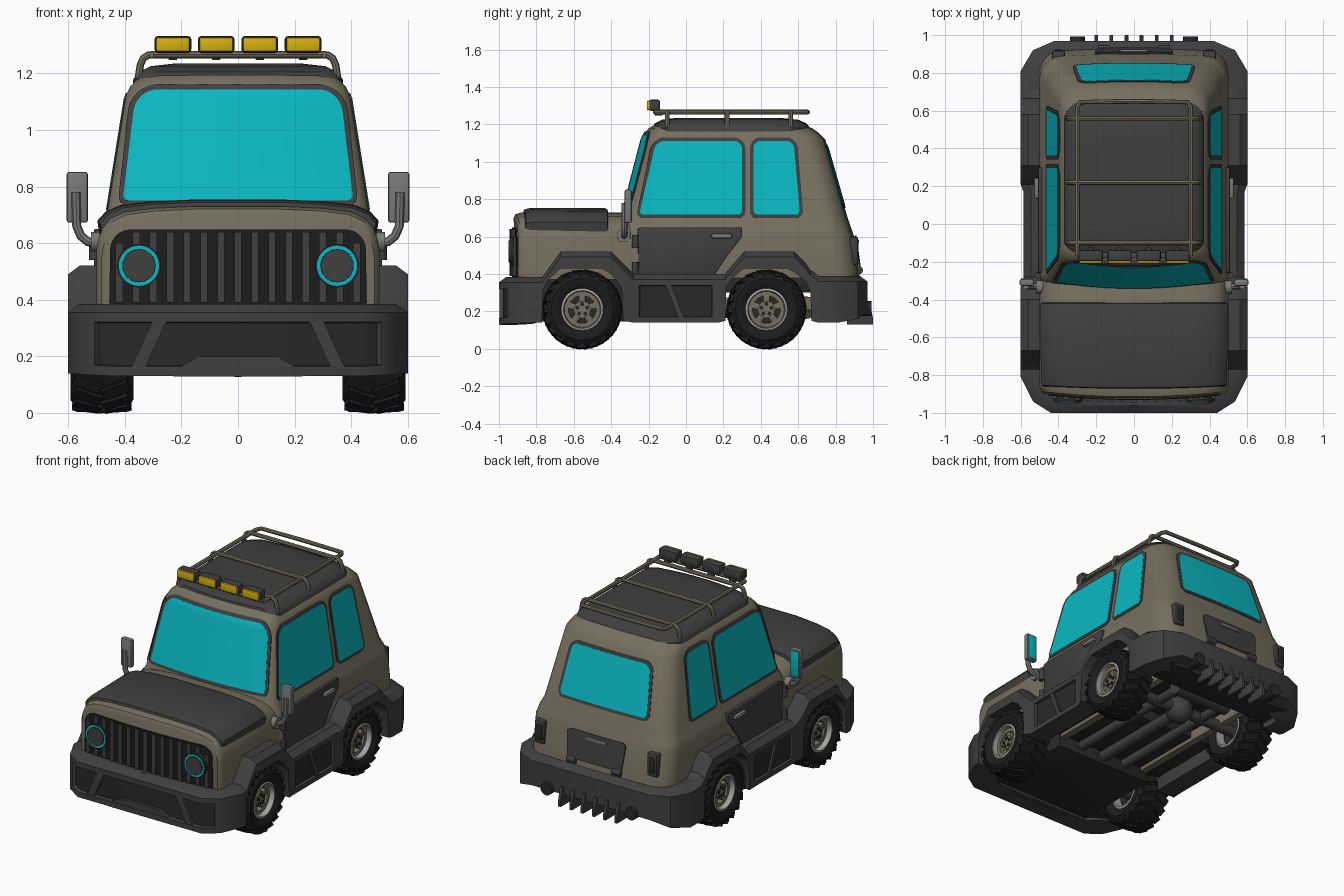
import bpy, bmesh, math
from mathutils import Matrix, Vector

if "Cube" in bpy.data.objects:
    bpy.data.objects.remove(bpy.data.objects["Cube"])

def mat(name, r, g, b):
    m = bpy.data.materials.new(name)
    m.diffuse_color = (r, g, b, 1)
    m.use_nodes = True
    m.node_tree.nodes["Principled BSDF"].inputs["Base Color"].default_value = m.diffuse_color
    return m

TAN = mat("khaki paint", .18, .16, .113)
DARK = mat("dark grey trim", .05, .05, .05)
SHADE = mat("deep grey recess", .022, .022, .022)
BLACK = mat("tyre black", .012, .012, .012)
GLASS = mat("cyan glass", .003, .48, .54)
AMBER = mat("amber lamp", .68, .44, .005)
GREY = mat("mid grey", .19, .19, .19)
STEEL = mat("rim steel", .36, .36, .36)

def obj(name, bm, *mats, bevel=0):
    bmesh.ops.recalc_face_normals(bm, faces=bm.faces)
    me = bpy.data.meshes.new(name)
    bm.to_mesh(me)
    bm.free()
    for m in mats:
        me.materials.append(m)
    o = bpy.data.objects.new(name, me)
    bpy.context.collection.objects.link(o)
    if bevel:
        b = o.modifiers.new("bevel", 'BEVEL')
        b.width, b.segments = bevel, 2
    return o

def skin(rings, cyc=True, loop=False, cap=True):
    bm = bmesh.new()
    vs = [[bm.verts.new(p) for p in r] for r in rings]
    n, k = len(vs), len(vs[0])
    for i in range(n if loop else n - 1):
        for j in range(k if cyc else k - 1):
            a, b, j2 = vs[i], vs[(i + 1) % n], (j + 1) % k
            bm.faces.new((a[j], a[j2], b[j2], b[j]))
    if cap and cyc and not loop:
        bm.faces.new(vs[0])
        bm.faces.new(vs[-1])
    bmesh.ops.recalc_face_normals(bm, faces=bm.faces)
    return bm

def prism(name, pts, axis, a, b, m, bevel=0):
    put = lambda p, t: (t, *p) if axis == 'x' else (p[0], t, p[1])
    return obj(name, skin([[put(p, t) for p in pts] for t in (a, b)]), m, bevel=bevel)

def boxes(name, mats, m, bevel=0):
    bm = bmesh.new()
    for x in mats:
        bmesh.ops.create_cube(bm, size=1, matrix=x)
    return obj(name, bm, m, bevel=bevel)

def box(name, c, s, m, bevel=.006):
    return boxes(name, [Matrix.Translation(c) @ Matrix.Diagonal((*s, 1))], m, bevel)

def cyl(name, p, q, r, m, n=24, r2=None):
    p, q = Vector(p), Vector(q)
    bm = bmesh.new()
    M = Matrix.Translation((p + q) / 2) @ (q - p).to_track_quat('Z', 'Y').to_matrix().to_4x4()
    bmesh.ops.create_cone(bm, cap_ends=True, segments=n, radius1=r, radius2=r2 or r, depth=(q - p).length, matrix=M)
    return obj(name, bm, m)

def tube(name, pts, r, m):
    cu = bpy.data.curves.new(name, 'CURVE')
    cu.dimensions, cu.bevel_depth, cu.bevel_resolution, cu.use_fill_caps = '3D', r, 2, True
    sp = cu.splines.new('POLY')
    sp.points.add(len(pts) - 1)
    for s, p in zip(sp.points, pts):
        s.co = (*p, 1)
    cu.materials.append(m)
    bpy.context.collection.objects.link(bpy.data.objects.new(name, cu))

def revolve(name, prof, c, m, n=36):
    rings = [[(c[0] + x, c[1] + r * math.sin(a), c[2] + r * math.cos(a)) for x, r in prof]
             for a in (2 * math.pi * i / n for i in range(n))]
    return obj(name, skin(rings, loop=True), m)

# cabin: rounded plan sections stacked in z
BF, BR = .04, .02
def section(z, hw, yf, yb, rf=.06, rb=.11):
    pts = []
    for i, (sx, sy) in enumerate(((1, 1), (-1, 1), (-1, -1), (1, -1))):
        r = rb if sy > 0 else rf
        cx, cy = sx * (hw - r), (yb - r if sy > 0 else yf + r)
        for k in range(7):
            a = math.pi / 2 * (i + k / 6)
            pts.append((cx + r * math.cos(a), cy + r * math.sin(a)))
        if i in (0, 2):
            pts += [(sx * (hw - r) * t, yb if sy > 0 else yf) for t in (.6, .2, -.2, -.6)]
    mid, half = (yf + yb) / 2, (yb - yf) / 2
    return [(x, y - (BR if y > mid else BF) * (x / hw) ** 2 * (y - mid) / half, z) for x, y in pts]

CAB = [(.38, .50, -.36, .93), (.60, .50, -.36, .90), (.65, .487, -.36, .882), (.70, .464, -.347, .865),
       (1.12, .397, -.238, .745), (1.155, .38, -.222, .71), (1.18, .355, -.2, .675), (1.2, .31, -.165, .62)]
obj("cabin_body", skin([section(*l) for l in CAB]), TAN)
obj("roof_panel", skin([section(*l) for l in ((1.13, .375, -.17, .67), (1.18, .37, -.18, .665), (1.205, .35, -.17, .645),
    (1.225, .31, -.13, .6), (1.235, .22, -.05, .5))]), DARK)

def at(z):
    for a, b in zip(CAB, CAB[1:]):
        if z <= b[0]:
            t = (z - a[0]) / (b[0] - a[0])
            return [p + (q - p) * t for p, q in zip(a, b)][1:]

def front(u, z, o): h, f, b = at(z); return (u, f + BF * (u / h) ** 2 - o, z)
def rear(u, z, o): h, f, b = at(z); return (u, b - BR * (u / h) ** 2 + o, z)
def side(s): return lambda u, z, o: (s * (at(z)[0] + o), u, z)
def nose(u, z, o): return (u, -.925 + .12 * u * u - o, z)

# rounded plate that follows a surface function; rb and rt are the bottom and top corner radii
def patch(name, fn, z0, z1, a0, a1, b0, b1, rb, rt, m, off, g=0, thick=.005):
    z0, z1, a0, a1, b0, b1 = z0 - g, z1 + g, a0 - g, a1 - g, b0 + g, b1 + g
    rows = []
    for k in range(25):
        t = (1 - math.cos(math.pi * k / 24)) / 2
        z = z0 + (z1 - z0) * t
        d, r = (z - z0, rb + g) if t < .5 else (z1 - z, rt + g)
        ins = r - math.sqrt(max(0, r * r - (r - d) ** 2)) if d < r else 0
        l, rt_ = a0 + (a1 - a0) * t + ins, b0 + (b1 - b0) * t - ins
        rows.append([fn(l + (rt_ - l) * i / 14, z, off) for i in range(15)])
    o = obj(name, skin(rows, cyc=False), m)
    s = o.modifiers.new("thickness", 'SOLIDIFY')
    s.thickness, s.offset = thick, 0

def window(name, *a):
    patch(name + "_frame", *a, DARK, .001, .018)
    patch(name + "_glass", *a, GLASS, .003)

window("windshield", front, .75, 1.142, -.407, -.36, .407, .36, .02, .075)
window("rear_window", rear, .77, 1.075, -.31, -.275, .31, .275, .025, .04)
for s in (-1, 1):
    window("front_side_window", side(s), .718, 1.112, -.25, -.16, .30, .30, .02, .045)
    window("rear_side_window", side(s), .718, 1.112, .36, .36, .61, .575, .02, .04)

# nose and hood panel: arch sections swept along y
ARCH = [(.50, .37), (.50, .58), (.492, .62), (.478, .655), (.45, .687), (.40, .71), (.3, .723), (.15, .73)]
def arch(y, w, dz, bow, pts=ARCH):
    half = [(x * w, z + dz) for x, z in pts]
    return [(x, y + bow * x * x, z) for x, z in half + [(-x, z) for x, z in half[::-1]]]
obj("nose_body", skin([arch(-.925, .965, -.03, .12), arch(-.915, .985, -.01, .12), arch(-.88, 1, 0, .08),
    arch(-.34, 1, 0, 0), arch(-.25, .985, -.03, 0)]), TAN)
obj("hood_panel", skin([arch(y, w, d, .06 if y < -.8 else 0, [(.47, .6)] + ARCH[3:]) for y, w, d in
    ((-.875, 1, -.01), (-.868, 1.02, .014), (-.84, 1.03, .022), (-.44, 1.04, .024), (-.42, 1.035, .016), (-.415, 1, -.01))]), DARK)

# grille and headlights
patch("grille_recess", nose, .385, .648, -.455, -.45, .455, .45, .005, .07, BLACK, .004)
boxes("grille_slats", [Matrix.Translation(nose(x, .515 if abs(x) < .4 else .495, .008)) @ Matrix.Diagonal((.026, .022, .25 if abs(x) < .4 else .21, 1))
      for x in (-.42 + .06 * i for i in range(15))], DARK)
for s in (-1, 1):
    x = .35 * s
    cyl("headlight_housing", (x, -.88, .52), (x, -.941, .52), .077, SHADE, 32)
    cyl("headlight_ring", (x, -.9, .52), (x, -.943, .52), .071, GLASS, 32)
    cyl("headlight_lens", (x, -.9, .52), (x, -.95, .52), .061, DARK, 32, .058)

# bumper, fender flares and skirts as one swept ring: x, y, top, bottom
ST = [(0, -1, .385, .13), (.44, -1, .385, .13), (.535, -.94, .385, .135), (.6, -.81, .385, .14), (.6, -.77, .385, .14),
      (.6, -.765, .39, .31), (.6, -.735, .43, .37), (.6, -.67, .52, .43), (.6, -.45, .52, .43), (.6, -.40, .52, .40),
      (.6, -.345, .465, .33), (.6, -.335, .455, .15), (.585, -.28, .40, .14), (.585, .17, .40, .14), (.6, .21, .40, .15),
      (.6, .215, .41, .33), (.6, .25, .45, .38), (.6, .31, .52, .43), (.6, .54, .52, .43), (.6, .58, .52, .41),
      (.6, .64, .46, .36), (.6, .665, .42, .31), (.6, .67, .42, .15), (.6, .71, .39, .14), (.6, .81, .39, .14),
      (.535, .92, .39, .16), (.42, .97, .39, .2), (0, .97, .39, .2)]
def inward(x, y, d):
    if abs(y) < .79:
        return x - d, y
    return x * (1 - d / .6), math.copysign(abs(y) - min(d, abs(y) - .8), y)
half = []
for x, y, zt, zb in ST:
    (ax, ay), (bx, by) = inward(x, y, .04), inward(x, y, .13)
    half.append([(x, y, zb), (x, y, zt - .03), (ax, ay, zt), (bx, by, zt), (bx, by, zb)])
bm = skin(half + [[(-x, y, z) for x, y, z in r] for r in half[-2:0:-1]], loop=True)
bm.normal_update()
outer = [f for f in bm.faces if abs(f.normal.z) < .2]
panel = [f for f in outer if f.calc_center_median().y < -.9 and f.normal.y < -.4]
sill = [f for f in outer if abs(f.calc_center_median().y + .055) < .02 and f.normal.x * f.calc_center_median().x > 0]
for fs, t, d in ((panel, .034, -.022), (sill, .03, -.015)):
    bmesh.ops.inset_region(bm, faces=fs, thickness=t, depth=0, use_even_offset=True, use_boundary=True)
    bmesh.ops.inset_region(bm, faces=fs, thickness=.004, depth=d, use_even_offset=True, use_boundary=True)
    for f in fs:
        f.material_index = 1
obj("bumper_and_fenders", bm, DARK, SHADE)
prism("bumper_tray", [(-.23, .128), (-.2, .165), (-.14, .2), (.14, .2), (.2, .165), (.23, .128)], 'y', -.998, -.9, DARK)

for s in (-1, 1):
    prism("bumper_strut", [(s * .25, .33), (s * .30, .33), (s * .38, .155), (s * .33, .155)], 'y', -.998, -.95, DARK)
    prism("skirt_strut", [(-.11, .345), (-.08, .345), (-.01, .165), (-.04, .165)], 'x', s * .55, s * .583, DARK)
    # doors
    prism("door_panel", [(-.25, .36), (-.26, .64), (-.24, .65), (.30, .65), (.30, .60), (.2, .47), (.13, .36)], 'x', s * .47, s * .508, DARK, .004)
    box("door_handle", (s * .515, .19, .603), (.03, .11, .026), GREY, .01)
    for z in (.43, .575):
        cyl("door_hinge", (s * .508, -.272, z - .035), (s * .508, -.272, z + .035), .018, DARK, 12)
    # mirrors
    cyl("mirror_base", (s * .48, -.335, .605), (s * .52, -.335, .605), .035, GREY)
    tube("mirror_arm", [(s * x, -.33, z) for x, z in ((.50, .6), (.53, .605), (.555, .625), (.57, .66), (.573, .78))], .016, GREY)
    box("mirror_housing", (s * .568, -.31, .762), (.076, .036, .18), GREY, .01)
    box("mirror_glass", (s * .568, -.291, .762), (.06, .006, .16), GLASS, .002)
    # tail lights and tailgate hinges
    box("tail_light", (s * .40, .885, .525), (.07, .07, .15), DARK, .012)
    box("tail_light_lens", (s * .40, .919, .525), (.04, .008, .10), SHADE, .003)
    cyl("tailgate_hinge", (s * .16 - .03, .925, .42), (s * .16 + .03, .925, .42), .022, DARK, 12)
    cyl("rear_tow_mount", (s * .3, .8, .215), (s * .3, .992, .215), .04, SHADE, 16)
    # roof rack rails
    tube("rack_rail", [(s * .30, -.17, 1.266), (s * .30, .62, 1.266), (s * .285, .645, 1.266), (0, .65, 1.266)], .013, TAN)
patch("tailgate_panel", rear, .43, .605, -.19, -.21, .19, .21, .02, .03, DARK, .008, thick=.009)
box("tailgate_handle", (0, .91, .575), (.15, .03, .022), GREY, .008)
for i in range(6):
    x = -.2 + .08 * i
    prism("rear_fin", [(.86, .13), (1, .13), (1, .165), (.98, .25), (.86, .25)][::1], 'x', x - .01, x + .01, DARK, .003)

# rack hoops and lamps
for y in (-.10, .22, .56):
    h = [(.352, 1.185), (.345, 1.23), (.335, 1.253), (.318, 1.264), (.30, 1.266)]
    tube("rack_hoop", [(x, y, z) for x, z in h] + [(-x, y, z) for x, z in h[::-1]], .013, TAN)
tube("lamp_bar", [(-.30, -.165, 1.266), (.30, -.165, 1.266)], .013, TAN)
for x in (-.23, -.077, .077, .23):
    box("lamp_housing", (x, -.168, 1.302), (.13, .06, .06), DARK, .012)
    box("lamp_face", (x, -.2, 1.302), (.118, .018, .05), AMBER, .005)
    box("lamp_bracket", (x, -.145, 1.262), (.03, .04, .03), DARK, .003)

# wheels
for s in (-1, 1):
    for y in (-.555, .43):
        c = (s * .481, y, .211)
        T = Matrix.Translation(c)
        revolve("tyre", [(-.09, .108), (-.108, .13), (-.111, .165), (-.09, .194), (-.05, .2), (.05, .2), (.09, .194), (.111, .165), (.108, .13), (.09, .108)], c, BLACK)
        boxes("tyre_tread", [T @ Matrix.Rotation(2 * math.pi * (i + e * .25) / 20, 4, 'X') @ Matrix.Translation((e * .05, 0, .196)) @
              Matrix.Rotation(e * .09, 4, 'Y') @ Matrix.Rotation(e * .4, 4, 'Z') @ Matrix.Diagonal((.1, .045, .024, 1)) for i in range(20) for e in (-1, 1)], BLACK)
        revolve("rim", [(-.093, .114), (-.098, .1), (0, .092), (.098, .1), (.093, .114)], c, STEEL)
        revolve("wheel_ring", [(s * .03, .096), (s * .065, .096), (s * .065, .074), (s * .03, .074)], c, TAN)
        boxes("wheel_spokes", [T @ Matrix.Rotation(2 * math.pi * i / 5, 4, 'X') @ Matrix.Translation((s * .045, 0, .055)) @
              Matrix.Diagonal((.03, .035, .06, 1)) for i in range(5)], TAN, .004)
        cyl("wheel_hub", (s * .47, y, .211), (s * .55, y, .211), .046, TAN)
        for i in range(5):
            a = 2 * math.pi * i / 5
            p = (y + .028 * math.sin(a), .211 + .028 * math.cos(a))
            cyl("wheel_bolt", (s * .54, *p), (s * .557, *p), .011, SHADE, 8)
        cyl("brake_disc", (s * .43, y, .211), (s * .455, y, .211), .085, SHADE)

# underside
box("front_skid_plate", (0, -.6, .27), (.7, .62, .25), SHADE)
box("front_floor", (0, -.87, .25), (.9, .2, .2), SHADE)
box("middle_floor", (0, -.06, .31), (.94, .5, .16), SHADE)
box("rear_floor", (0, .53, .35), (.7, .76, .1), SHADE)
box("rear_floor_end", (0, .79, .27), (.92, .2, .2), SHADE)
for s in (-1, 1):
    box("chassis_rail", (s * .32, .22, .24), (.05, 1.05, .07), TAN)
    cyl("exhaust_pipe", (s * .17, -.3, .21), (s * .17, .62, .21), .03, DARK, 16)
cyl("driveshaft", (0, -.5, .2), (0, .43, .2), .035, DARK)
cyl("muffler", (-.2, .64, .22), (.2, .64, .22), .06, DARK)
for y in (-.555, .43):
    cyl("axle", (-.45, y, .211), (.45, y, .211), .035, DARK)
bm = bmesh.new()
bmesh.ops.create_uvsphere(bm, u_segments=20, v_segments=12, radius=.085, matrix=Matrix.Translation((0, .43, .211)))
obj("differential", bm, DARK)

# apply modifiers and curves, then smooth with sharp edges kept
bpy.ops.object.select_all(action='SELECT')
bpy.context.view_layer.objects.active = bpy.data.objects["cabin_body"]
bpy.ops.object.convert(target='MESH')
bpy.ops.object.shade_smooth_by_angle(angle=math.radians(35))
